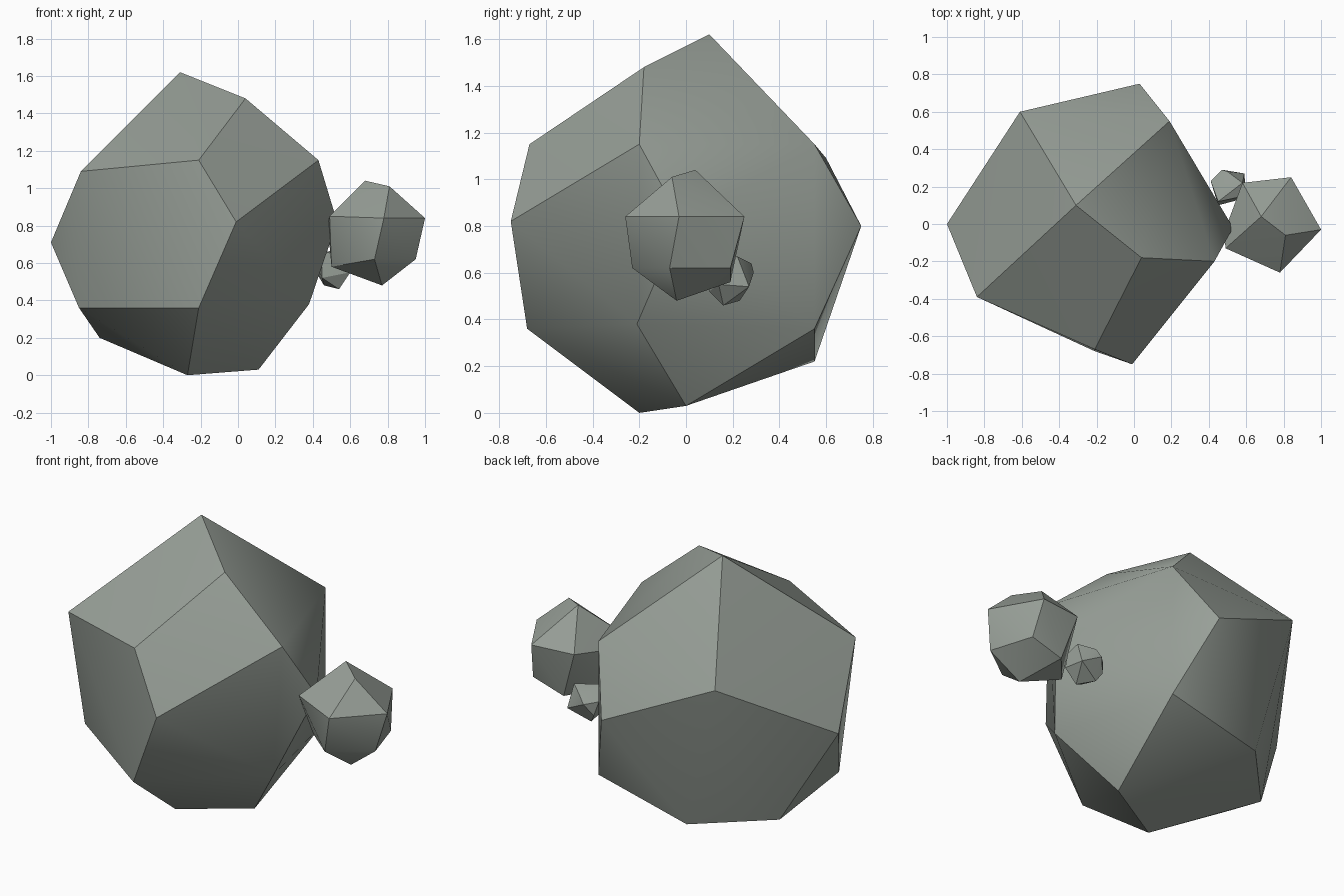
import bpy
import bmesh
from math import radians
from mathutils import Vector

# Remove the default cube only
default_cube = bpy.data.objects.get("Cube")
if default_cube:
    bpy.data.objects.remove(default_cube, do_unlink=True)


def make_material(name, colour):
    """Create one flat material, visible in viewport and render."""
    material = bpy.data.materials.new(name)
    material.use_nodes = True
    material.diffuse_color = colour
    shader = material.node_tree.nodes["Principled BSDF"]
    shader.inputs["Base Color"].default_value = colour
    shader.inputs["Roughness"].default_value = 0.9
    return material


def make_rock(name, corners, material, crease_angle):
    """Wrap a faceted stone around its corner points, given in hundredths."""
    bm = bmesh.new()
    for corner in corners:
        bm.verts.new(Vector(corner) / 100)
    bmesh.ops.convex_hull(bm, input=list(bm.verts))
    loose = [vert for vert in bm.verts if not vert.link_faces]
    bmesh.ops.delete(bm, geom=loose, context="VERTS")
    bmesh.ops.recalc_face_normals(bm, faces=list(bm.faces))

    mesh = bpy.data.meshes.new(name)
    bm.to_mesh(mesh)
    bm.free()
    mesh.materials.append(material)
    rock = bpy.data.objects.new(name, mesh)
    bpy.context.collection.objects.link(rock)

    # Soft shading across each broad facet, crisp ridges between facets
    bpy.ops.object.select_all(action="DESELECT")
    rock.select_set(True)
    bpy.context.view_layer.objects.active = rock
    bpy.ops.object.shade_smooth_by_angle(angle=radians(crease_angle))
    return rock


stone = make_material("grey_green_stone", (0.31, 0.345, 0.31, 1))

# Main boulder: crown, shoulders, waist, then underside
boulder_corners = [
    (-31, 10, 162), (4, -18, 148),
    (43, -20, 115), (-21, -67, 115), (19, 55, 115),
    (-84, -39, 109), (-61, 60, 109),
    (-1, -75, 82), (53, -2, 82), (3, 75, 80), (-100, 0, 71),
    (38, -21, 38), (-21, -68, 36), (-85, -22, 36), (19, 55, 36),
    (-39, 55, 22), (-74, 18, 20), (11, 0, 3), (-27, -20, 0),
]

# Medium stone resting against the side of the boulder
side_corners = [
    (68, 4, 104), (81, -6, 101),
    (100, -3, 84), (78, -26, 84), (84, 25, 84), (58, 22, 84), (49, -13, 85),
    (48, -5, 80), (73, -23, 62), (95, -7, 62), (87, 19, 62),
    (50, -1, 58), (67, 19, 56), (77, -4, 48),
]

# Little pebble tucked behind the medium stone
pebble_corners = [
    (58, 22, 67), (45, 12, 66), (59, 15, 64), (50, 28, 64),
    (41, 23, 61), (47, 29, 60), (60, 14, 55), (59, 27, 54),
    (43, 25, 53), (45, 10, 52), (46, 23, 48), (54, 16, 46),
]

make_rock("main_boulder", boulder_corners, stone, 30)
make_rock("side_stone", side_corners, stone, 30)
make_rock("small_pebble", pebble_corners, stone, 30)
